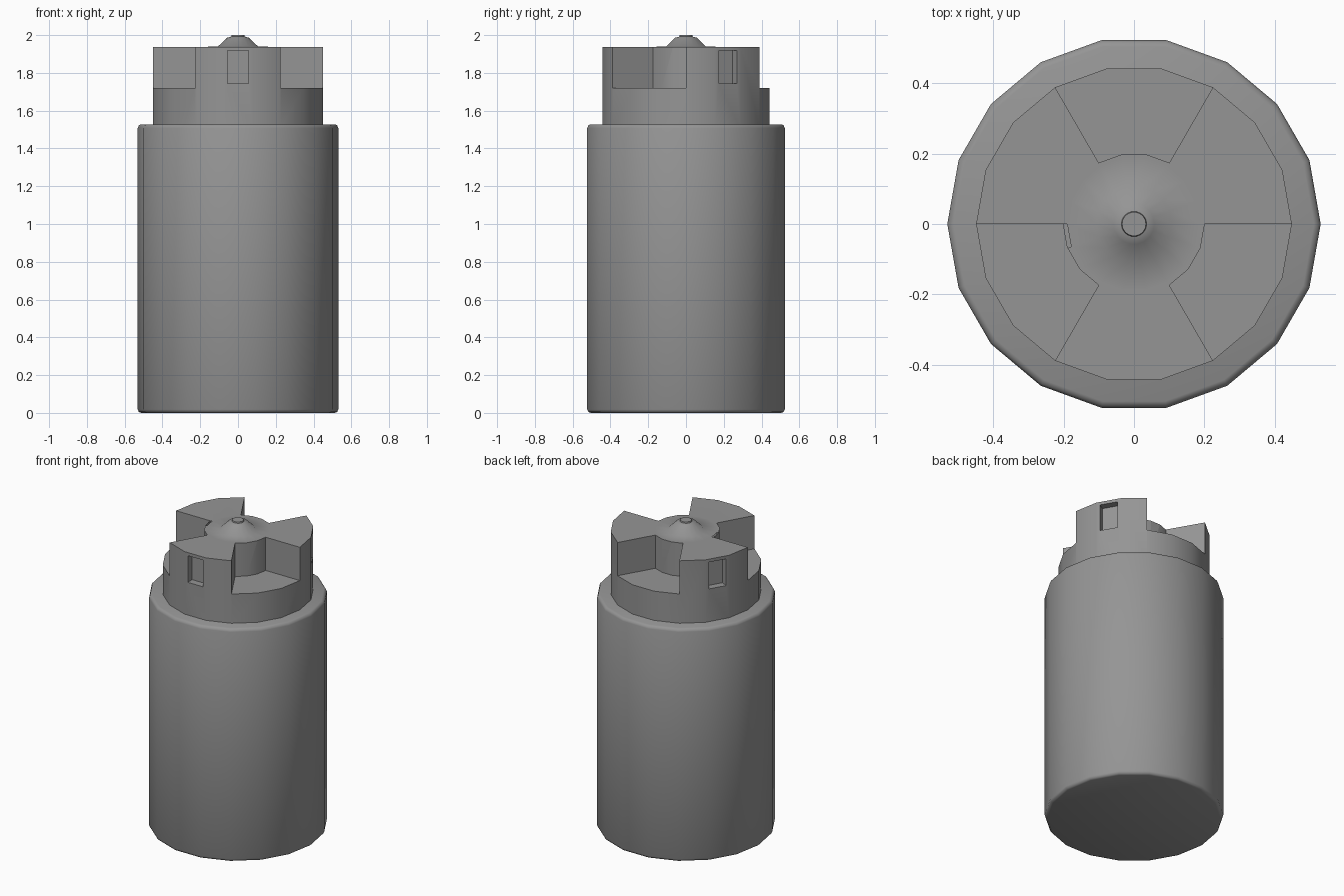
import bpy, bmesh
from math import sin, cos, radians
from mathutils import Matrix

if "Cube" in bpy.data.objects:
    bpy.data.objects.remove(bpy.data.objects["Cube"])

SIDES = 18


def polar(r, deg, z=0.0):
    return (r * cos(radians(deg)), r * sin(radians(deg)), z)


def to_object(name, bm):
    bmesh.ops.recalc_face_normals(bm, faces=bm.faces)
    mesh = bpy.data.meshes.new(name)
    bm.to_mesh(mesh)
    bm.free()
    obj = bpy.data.objects.new(name, mesh)
    bpy.context.collection.objects.link(obj)
    return obj


def lathe(name, profile):
    """Closed solid of revolution with flat end caps."""
    bm = bmesh.new()
    rings = [[bm.verts.new(polar(r, i * 360 / SIDES, z)) for i in range(SIDES)]
             for r, z in profile]
    for a, b in zip(rings, rings[1:]):
        for i in range(SIDES):
            j = (i + 1) % SIDES
            bm.faces.new((a[i], a[j], b[j], b[i]))
    bm.faces.new(rings[0])
    bm.faces.new(rings[-1])
    return to_object(name, bm)


def prism(name, points, z0, z1):
    """Vertical extrusion of a flat outline."""
    bm = bmesh.new()
    face = bm.faces.new([bm.verts.new((x, y, z0)) for x, y, _ in points])
    new = bmesh.ops.extrude_face_region(bm, geom=[face])["geom"]
    top = [v for v in new if isinstance(v, bmesh.types.BMVert)]
    bmesh.ops.translate(bm, verts=top, vec=(0, 0, z1 - z0))
    return to_object(name, bm)


def select_only(obj):
    bpy.ops.object.select_all(action='DESELECT')
    obj.select_set(True)
    bpy.context.view_layer.objects.active = obj


def cut(obj, cutter):
    mod = obj.modifiers.new("cut", 'BOOLEAN')
    mod.operation = 'DIFFERENCE'
    mod.solver = 'EXACT'
    mod.object = cutter
    select_only(obj)
    bpy.ops.object.modifier_apply(modifier=mod.name)
    bpy.data.objects.remove(cutter)


# Main cylindrical body with small rounded rims
body = lathe("body", [(0.512, 0.0), (0.525, 0.005), (0.531, 0.018),
                      (0.531, 1.508), (0.525, 1.522), (0.512, 1.528)])

# Coupling: neck, raised crown and pointed centre boss
coupling = lathe("coupling", [(0.449, 1.50), (0.449, 1.938), (0.19, 1.938),
                              (0.107, 1.939), (0.058, 1.986),
                              (0.036, 1.992), (0.034, 2.0)])

for k in range(3):
    # Open gap between two jaws, leaving the round hub
    start = 60 + 120 * k
    steps = [start + s for s in (0, 20, 40, 60)]
    outline = [polar(0.201, a) for a in steps] + [polar(0.6, a) for a in reversed(steps)]
    cut(coupling, prism("gap_cutter", outline, 1.72, 2.1))

    # Shallow window in the outer face of each jaw
    bm = bmesh.new()
    bmesh.ops.create_cube(bm, size=1, matrix=Matrix.Rotation(radians(30 + 120 * k), 4, 'Z')
                          @ Matrix.Translation((0.446, 0, 1.83))
                          @ Matrix.Diagonal((0.1, 0.11, 0.175, 1)))
    cut(coupling, to_object("window_cutter", bm))

# Dark grey finish
grey = bpy.data.materials.new("dark_grey")
grey.diffuse_color = (0.3, 0.3, 0.3, 1)
grey.use_nodes = True
grey.node_tree.nodes["Principled BSDF"].inputs["Base Color"].default_value = grey.diffuse_color

for obj in (body, coupling):
    obj.data.materials.clear()
    obj.data.materials.append(grey)
    select_only(obj)
    bpy.ops.object.shade_smooth_by_angle(angle=radians(48))
